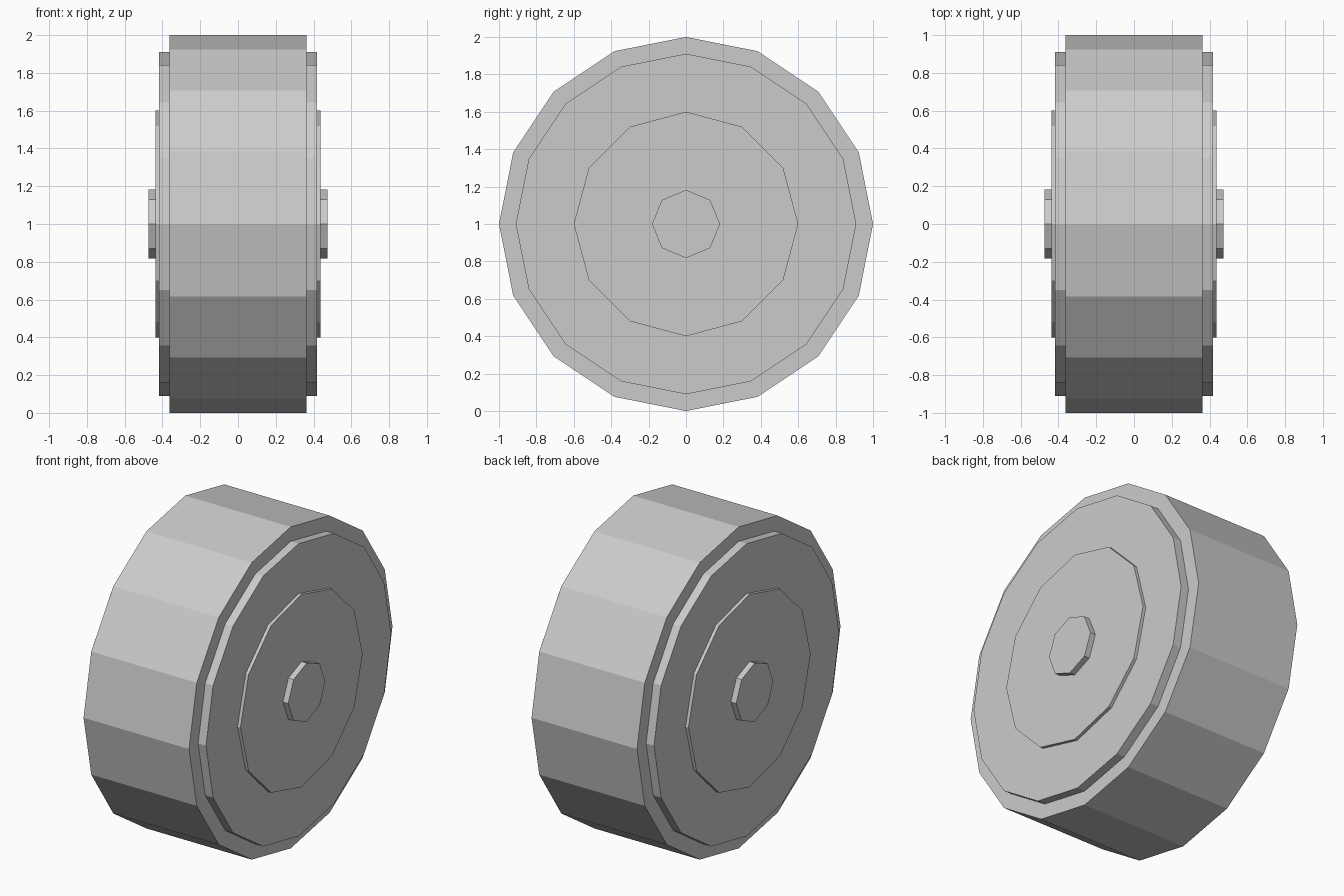
import bpy
from math import radians

cube = bpy.data.objects.get("Cube")
if cube:
    bpy.data.objects.remove(cube, do_unlink=True)

# Single plain grey
grey = bpy.data.materials.new("plain_grey")
grey.use_nodes = True
colour = (0.6, 0.6, 0.6, 1)
grey.diffuse_color = colour
grey.node_tree.nodes["Principled BSDF"].inputs["Base Color"].default_value = colour


def disc(name, sides, radius, inner, outer):
    """Flat-sided disc lying across x, from inner to outer."""
    bpy.ops.mesh.primitive_cylinder_add(
        vertices=sides, radius=radius, depth=abs(outer - inner),
        location=((inner + outer) / 2, 0, 1), rotation=(0, radians(90), 0))
    obj = bpy.context.object
    obj.name = name
    obj.data.materials.append(grey)


# Tread drum
TREAD = 0.363
disc("tread", 16, 1, -TREAD, TREAD)

# Stepped sidewall, rim and hub cap on each side
steps = [("sidewall", 16, 0.91, 0.417), ("rim", 12, 0.6, 0.437), ("hub_cap", 8, 0.182, 0.473)]
for side, sign in (("left", 1), ("right", -1)):
    inner = TREAD
    for part, sides, radius, outer in steps:
        disc(f"{side}_{part}", sides, radius, sign * inner, sign * outer)
        inner = outer
